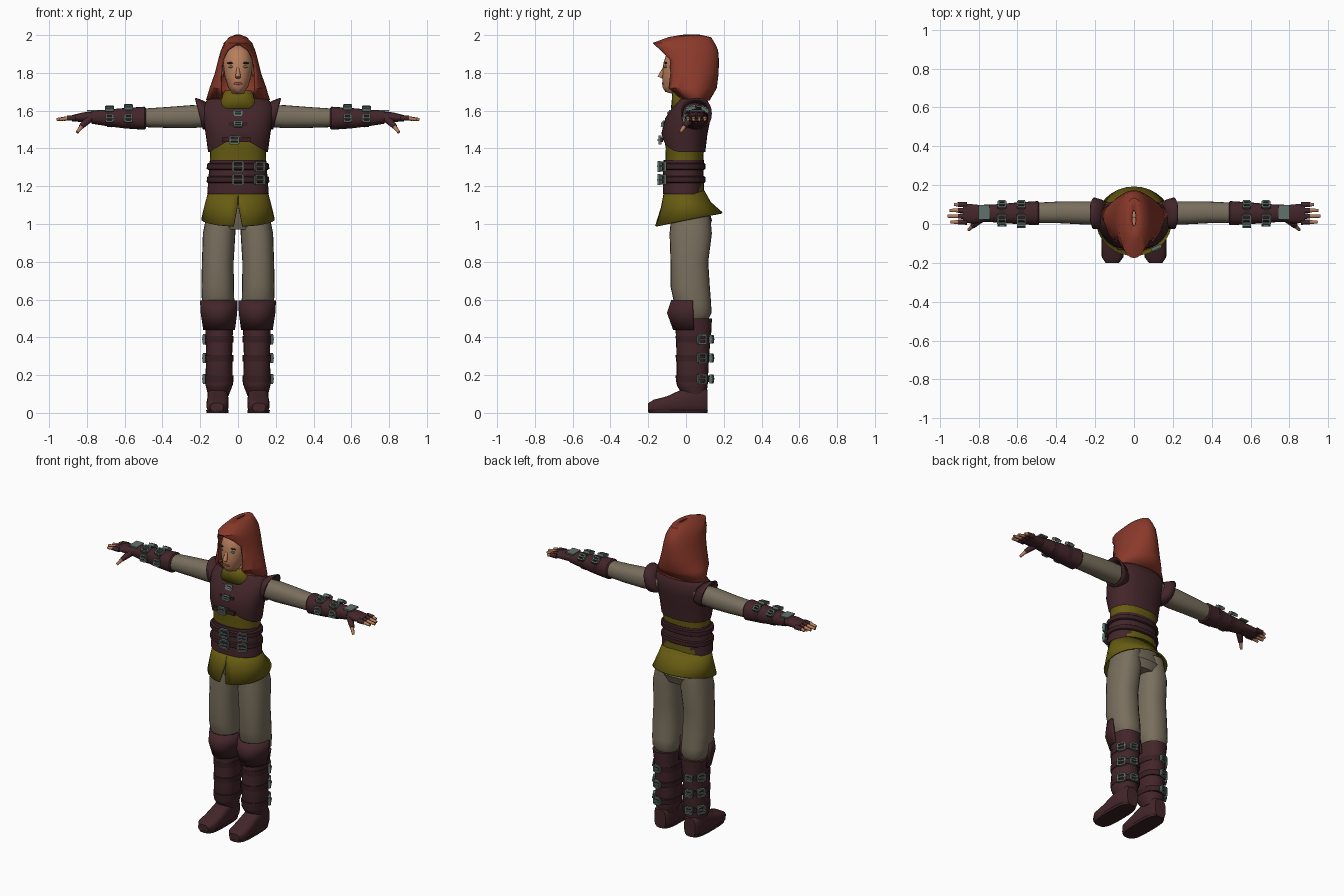
import bpy, bmesh
from math import sin, cos, pi
from mathutils import Matrix, Vector

cube = bpy.data.objects.get("Cube")
if cube:
    bpy.data.objects.remove(cube)


def material(name, r, g, b):
    mat = bpy.data.materials.new(name)
    mat.use_nodes = True
    mat.diffuse_color = (r, g, b, 1)
    shader = mat.node_tree.nodes["Principled BSDF"]
    shader.inputs["Base Color"].default_value = (r, g, b, 1)
    shader.inputs["Roughness"].default_value = 0.8
    return mat


hood_red = material("hood_red", .26, .042, .024)
leather = material("dark_leather", .056, .019, .023)
strap_leather = material("strap_leather", .04, .014, .017)
cloth = material("beige_cloth", .19, .158, .11)
olive = material("olive_cloth", .135, .105, .006)
skin = material("skin", .48, .21, .11)
metal = material("grey_metal", .12, .17, .155)
lip_brown = material("lip_brown", .25, .08, .05)
dark = material("brow_dark", .03, .02, .018)
parts = []


def add_object(name, bm, mat, thickness):
    mesh = bpy.data.meshes.new(name)
    bm.to_mesh(mesh)
    mesh.materials.append(mat)
    obj = bpy.data.objects.new(name, mesh)
    bpy.context.collection.objects.link(obj)
    if thickness:
        solid = obj.modifiers.new("thickness", "SOLIDIFY")
        solid.thickness = thickness
        solid.offset = 0
    parts.append(obj)


def finish(name, bm, mat, thickness=0):
    """Make the object; parts called left_* also get a mirrored right_* twin."""
    bmesh.ops.remove_doubles(bm, verts=bm.verts, dist=.0002)
    bmesh.ops.recalc_face_normals(bm, faces=bm.faces)
    add_object(name, bm, mat, thickness)
    if name.startswith("left_"):
        bmesh.ops.scale(bm, vec=(-1, 1, 1), verts=bm.verts)
        bmesh.ops.reverse_faces(bm, faces=bm.faces)
        add_object(name.replace("left_", "right_"), bm, mat, thickness)
    bm.free()


def squash(value, power):
    return abs(value) ** (2 / power) * (1 if value > 0 else -1)


def loft(name, rings, mat, axis="z", power=2.3, sides=24, cap=True, warp=None, thickness=0):
    """Closed cross-sections (position, centre a, centre b, radius a, radius b) along an axis."""
    bm = bmesh.new()
    rows = []
    for t, ca, cb, ra, rb in rings:
        row = []
        for i in range(sides):
            angle = 2 * pi * i / sides
            a = ca + ra * squash(cos(angle), power)
            b = cb + rb * squash(sin(angle), power)
            point = Vector({"x": (t, a, b), "y": (a, t, b), "z": (a, b, t)}[axis])
            if warp:
                warp(point)
            row.append(bm.verts.new(point))
        rows.append(row)
    for low, high in zip(rows, rows[1:]):
        for i in range(sides):
            j = (i + 1) % sides
            bm.faces.new((low[i], low[j], high[j], high[i]))
    if cap:
        bm.faces.new(rows[0])
        bm.faces.new(rows[-1])
    finish(name, bm, mat, thickness)


def shell(name, rings, mat, thickness=.01, steps=28, warp=None):
    """Open wrap (z, centre x, centre y, radius x, radius y, half gap); negative y radius opens behind."""
    bm = bmesh.new()
    rows = []
    for z, cx, cy, rx, ry, gap in rings:
        row = []
        for i in range(steps + 1):
            angle = gap + (2 * pi - 2 * gap) * i / steps
            point = Vector((cx + rx * sin(angle), cy - ry * cos(angle), z))
            if warp:
                warp(point)
            row.append(bm.verts.new(point))
        rows.append(row)
    for low, high in zip(rows, rows[1:]):
        for i in range(steps):
            bm.faces.new((low[i], low[i + 1], high[i + 1], high[i]))
    finish(name, bm, mat, thickness)


def add_box(bm, matrix, centre, size):
    bmesh.ops.create_cube(bm, size=1, matrix=matrix @ Matrix.Translation(centre) @ Matrix.Diagonal((*size, 1)))


def box(name, centre, size, mat):
    bm = bmesh.new()
    add_box(bm, Matrix(), centre, size)
    finish(name, bm, mat)


def buckle(name, place, facing, w=.05, h=.042):
    """Rectangular frame with a prong, its face turned towards the given direction."""
    matrix = Matrix.Translation(place) @ Vector(facing).to_track_quat("Z", "Y").to_matrix().to_4x4()
    bm = bmesh.new()
    bar = .009
    for side in (-1, 1):
        add_box(bm, matrix, (side * w / 2, 0, 0), (bar, h, .016))
        add_box(bm, matrix, (0, side * h / 2, 0), (w, bar, .016))
    add_box(bm, matrix, (0, 0, .006), (w, bar, .012))
    finish(name, bm, metal)


def tube(name, start, end, r1, r2, mat):
    start, end = Vector(start), Vector(end)
    way = end - start
    matrix = Matrix.Translation((start + end) / 2) @ way.to_track_quat("Z", "Y").to_matrix().to_4x4()
    bm = bmesh.new()
    bmesh.ops.create_cone(bm, cap_ends=True, segments=10, radius1=r1, radius2=r2, depth=way.length, matrix=matrix)
    finish(name, bm, mat)


def ball(name, centre, size, mat):
    bm = bmesh.new()
    matrix = Matrix.Translation(centre) @ Matrix.Diagonal((*size, 1))
    bmesh.ops.create_uvsphere(bm, u_segments=14, v_segments=8, radius=1, matrix=matrix)
    finish(name, bm, mat)


# Head and face
loft("head", [(1.62, 0, .02, .05, .05), (1.69, 0, -.015, .05, .06), (1.7, 0, -.06, .033, .05),
              (1.725, 0, -.05, .053, .075), (1.78, 0, -.035, .07, .09), (1.85, 0, -.025, .08, .095),
              (1.91, 0, -.015, .068, .085), (1.945, 0, -.01, .035, .045)], skin, power=2.1)
tube("nose", (0, -.112, 1.835), (0, -.137, 1.775), .006, .015, skin)
ball("lips", (0, -.118, 1.743), (.024, .01, .008), lip_brown)
ball("left_eye", (.034, -.108, 1.832), (.017, .008, .007), metal)
ball("left_brow", (.036, -.107, 1.852), (.024, .008, .005), dark)
ball("left_ear", (.08, -.03, 1.81), (.008, .018, .03), skin)

# Hood with a peaked face opening
shell("hood", [(1.655, 0, .05, .165, .07, .5), (1.72, 0, .02, .145, .138, .66),
               (1.8, 0, .018, .117, .15, .86), (1.87, 0, .012, .1, .157, .92),
               (1.92, 0, 0, .086, .165, .65), (1.955, 0, -.012, .071, .16, 0),
               (1.985, 0, .02, .044, .11, 0), (1.998, 0, .03, .01, .04, 0)], hood_red)

# Tunic: body, collar and split skirt
loft("tunic_body", [(1.1, 0, 0, .15, .1), (1.3, 0, -.01, .147, .1), (1.4, 0, -.006, .15, .101),
                    (1.47, 0, -.008, .163, .112), (1.6, 0, .025, .165, .09)], olive)
loft("collar", [(1.61, 0, .01, .12, .085), (1.66, 0, .01, .09, .08), (1.705, 0, 0, .066, .068)],
     olive, cap=False, thickness=.01)


def skirt_tilt(p):
    p.z += .2 * p.y * (1.18 - p.z) / .16


shell("tunic_skirt", [(1.18, 0, -.01, .15, .1, 0), (1.1, 0, 0, .172, .128, .02),
                      (1.02, 0, .015, .19, .175, .12)], olive, warp=skirt_tilt)


# Vest with an arched front hem and flared armholes
def vest_hem(p):
    if p.z < 1.39 and p.y < 0:
        k = max(0, 1 - abs(p.x) / .155)
        p.z += .09 * k
        p.y -= .015 * k


loft("vest", [(1.38, 0, -.005, .158, .107), (1.48, 0, -.008, .172, .122), (1.56, 0, .01, .185, .12),
              (1.62, 0, .03, .19, .1), (1.655, 0, .035, .165, .078), (1.69, 0, .035, .08, .05)],
     leather, cap=False, warp=vest_hem, sides=32)


def armhole_slant(p):
    p.x += .25 * (p.z - 1.58)


loft("left_armhole", [(.14, .05, 1.575, .06, .06), (.18, .052, 1.58, .074, .075),
                      (.205, .055, 1.585, .078, .08)], leather, axis="x", cap=False,
     warp=armhole_slant, thickness=.008)
for z in (1.53, 1.585):
    box("vest_tab", (0, -.112 + (z - 1.53) * .6, z), (.1, .014, .02), strap_leather)
    buckle("vest_clasp", (0, -.121 + (z - 1.53) * .6, z), (0, -1, .4), .04, .026)
box("chest_strap", (-.01, -.128, 1.445), (.15, .014, .024), strap_leather)
buckle("chest_buckle", (-.02, -.138, 1.445), (0, -1, 0), .045, .038)

# Wide belt with straps
loft("waist_belt", [(1.16, 0, -.015, .163, .108), (1.25, 0, -.015, .156, .108),
                    (1.34, 0, -.012, .149, .107)], leather)
for z in (1.235, 1.305):
    loft("belt_strap", [(z - .018, 0, -.015, .158, .111), (z - .013, 0, -.015, .166, .118),
                        (z + .013, 0, -.015, .164, .118), (z + .018, 0, -.015, .156, .111)], strap_leather)
    buckle("belt_buckle", (0, -.142, z), (0, -1, 0), .052, .05)
    buckle("belt_side_buckle", (.115, -.122, z), (.45, -1, 0), .05, .045)

# Sleeves and bracers
loft("left_sleeve", [(.13, .055, 1.572, .055, .055), (.25, .057, 1.568, .06, .061),
                     (.38, .06, 1.564, .056, .055), (.5, .057, 1.562, .053, .049)], cloth, axis="x")
loft("left_bracer", [(.488, .056, 1.56, .056, .055), (.495, .056, 1.56, .062, .061),
                     (.6, .055, 1.56, .056, .054), (.7, .055, 1.562, .047, .043),
                     (.775, .055, 1.566, .044, .035)], leather, axis="x")
for x, r in ((.58, .059), (.68, .051)):
    loft("left_bracer_strap", [(x - .014, .055, 1.561, r, r - .002), (x + .014, .055, 1.561, r - .002, r - .004)],
         strap_leather, axis="x")
    buckle("left_bracer_buckle", (x, .025, 1.56 + r), (0, -.3, 1), .04, .045)
    buckle("left_bracer_back_buckle", (x, .1, 1.558 + r * .9), (0, .7, 1), .036, .036)
    buckle("left_bracer_front_buckle", (x, .05 - r, 1.56), (0, -1, .2), .036, .036)
box("left_hand_plate", (.772, .06, 1.6), (.055, .075, .009), metal)

# Gloves, fingers and thumbs
loft("left_glove", [(.755, .055, 1.566, .038, .03), (.82, .052, 1.565, .049, .026),
                    (.88, .055, 1.56, .05, .016)], leather, axis="x")
for i, reach in enumerate((.925, .95, .96, .945)):
    y = .1 - i * .03
    tube("left_glove_finger", (.86, y, 1.562), (.905, y, 1.56), .015, .013, leather)
    tube("left_finger", (.9, y, 1.56), (reach, y, 1.553), .011, .008, skin)
tube("left_glove_thumb", (.785, .03, 1.56), (.83, -.01, 1.515), .022, .014, leather)
tube("left_thumb", (.825, -.006, 1.52), (.852, -.03, 1.485), .012, .008, skin)

# Trousers
loft("hips", [(.97, 0, .028, .12, .09), (1.02, 0, .028, .165, .11), (1.15, 0, 0, .145, .095)], cloth)
loft("left_trouser_leg", [(.5, .1, .05, .066, .07), (.53, .103, .05, .08, .085), (.58, .105, .035, .086, .098),
                          (.67, .108, .022, .086, .104), (.8, .107, .018, .084, .1),
                          (.95, .1, .025, .086, .112), (1.08, .085, .025, .075, .1)], cloth)

# Boots, knee guards and their straps
loft("left_boot_shaft", [(.09, .104, .048, .054, .06), (.135, .101, .035, .068, .078),
                         (.15, .1, .033, .073, .082), (.3, .1, .036, .069, .086),
                         (.44, .1, .04, .073, .095), (.5, .102, .045, .08, .092)], leather)
shell("left_knee_guard", [(.44, .1, .035, .077, -.096, 1.5), (.53, .101, .03, .09, -.124, 1.5),
                          (.595, .102, .03, .092, -.102, 1.5)], leather, .014)
loft("left_foot", [(.115, .107, .06, .04, .06), (.1, .107, .068, .05, .068), (.02, .107, .07, .056, .07),
                   (-.04, .107, .058, .056, .058), (-.1, .108, .044, .059, .044),
                   (-.17, .11, .035, .056, .035), (-.2, .112, .03, .035, .022)],
     leather, axis="y", power=3)
loft("left_sole", [(0, .109, -.043, .058, .156), (.016, .109, -.043, .06, .159)], strap_leather, power=3.2)
for z in (.18, .29, .39):
    loft("left_boot_strap", [(z - .017, .1, .038, .075, .091), (z + .017, .1, .039, .076, .094)], strap_leather)
    buckle("left_boot_buckle", (.168, .085, z), (1, .6, 0), .045, .045)
    buckle("left_boot_rear_buckle", (.115, .135, z), (.2, 1, 0), .04, .038)

# Smooth shading that keeps hard edges
bpy.ops.object.select_all(action="DESELECT")
for obj in parts:
    obj.select_set(True)
bpy.context.view_layer.objects.active = parts[0]
bpy.ops.object.shade_smooth_by_angle(angle=.7)
